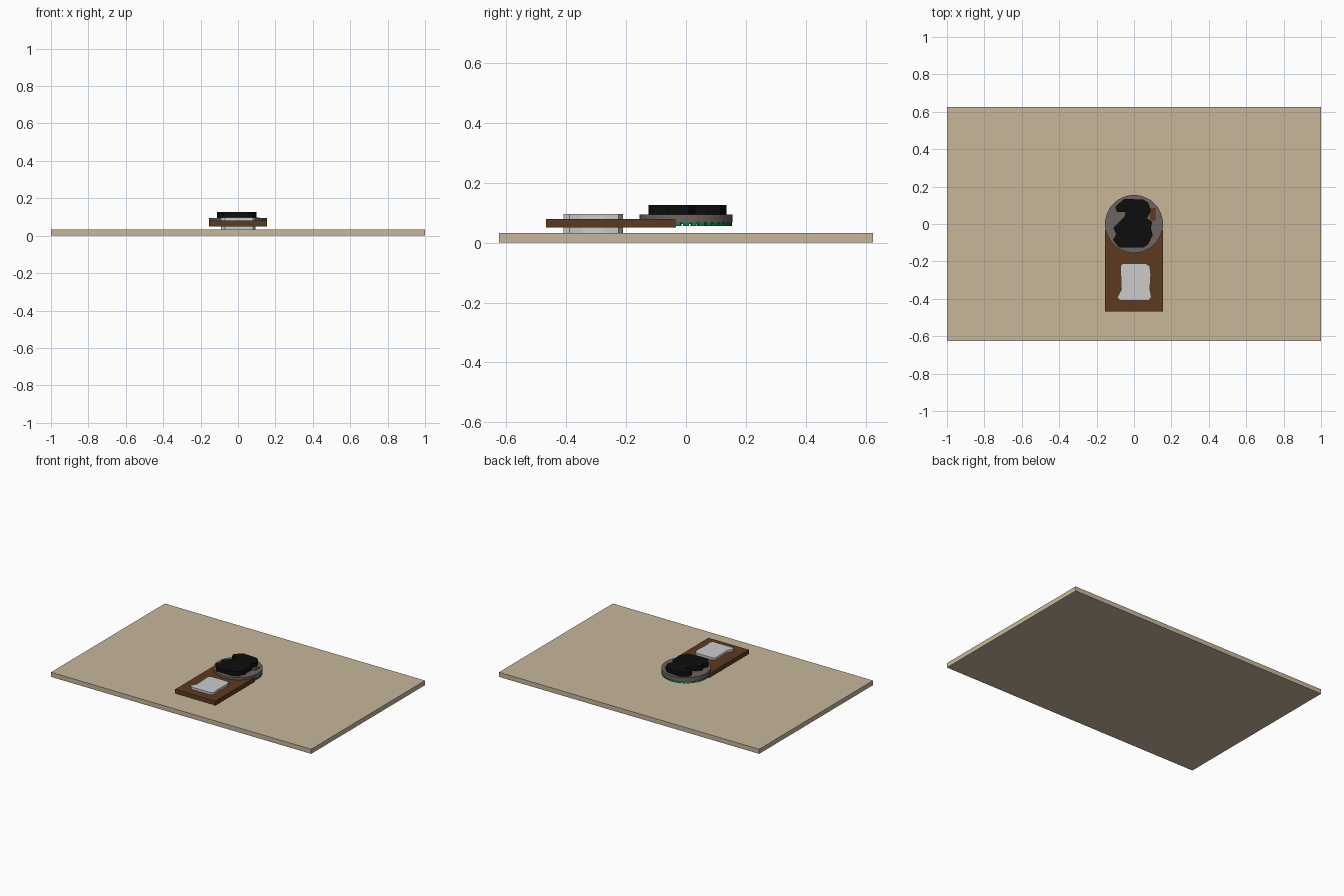
import bpy, bmesh, math

if "Cube" in bpy.data.objects:
    bpy.data.objects.remove(bpy.data.objects["Cube"])

def mat(name, rgb):
    m = bpy.data.materials.new(name)
    m.diffuse_color = (*rgb, 1)
    m.use_nodes = True
    m.node_tree.nodes["Principled BSDF"].inputs["Base Color"].default_value = m.diffuse_color
    return m

SAND = mat("sand", (0.58, 0.47, 0.33))
BROWN = mat("brown", (0.11, 0.042, 0.015))
SILVER = mat("silver", (0.6, 0.6, 0.6))
GREY = mat("warm grey", (0.15, 0.125, 0.115))
GREEN = mat("green", (0.0, 0.25, 0.05))
BLACK = mat("black", (0.004, 0.004, 0.004))

def prism(name, pts, z0, z1, material):
    """Extrude a flat outline from z0 to z1."""
    bm = bmesh.new()
    face = bm.faces.new([bm.verts.new((x, y, z0)) for x, y in pts])
    ext = bmesh.ops.extrude_face_region(bm, geom=[face])
    for v in ext["geom"]:
        if isinstance(v, bmesh.types.BMVert):
            v.co.z = z1
    bmesh.ops.recalc_face_normals(bm, faces=bm.faces)
    me = bpy.data.meshes.new(name)
    bm.to_mesh(me)
    bm.free()
    me.materials.append(material)
    ob = bpy.data.objects.new(name, me)
    bpy.context.collection.objects.link(ob)
    return ob

def rect(x0, x1, y0, y1):
    return [(x0, y0), (x1, y0), (x1, y1), (x0, y1)]

def circle(r, n=48):
    return [(r * math.cos(2 * math.pi * i / n), r * math.sin(2 * math.pi * i / n))
            for i in range(n)]

# base board and raised tag
prism("base_board", rect(-1, 1, -0.625, 0.625), 0, 0.032, SAND)
prism("brown_tag", rect(-0.155, 0.155, -0.468, -0.033), 0.05, 0.08, BROWN)

# plain silver plaque passing through the tag, with softly notched edges
plaque = [(-0.09, -0.395), (-0.07, -0.41), (0.08, -0.41), (0.093, -0.39),
          (0.085, -0.35), (0.09, -0.27), (0.085, -0.225), (0.06, -0.21),
          (-0.06, -0.21), (-0.073, -0.225), (-0.068, -0.35)]
prism("silver_plaque", plaque, 0.03, 0.096, SILVER)

# round medallion with a green toothed underside
prism("medallion", circle(0.155), 0.068, 0.095, GREY)
prism("green_underside", circle(0.15), 0.062, 0.07, GREEN)
N = 36
for i in range(N):
    a = 2 * math.pi * i / N
    outline = [(r * math.cos(a + d), r * math.sin(a + d))
               for r, d in ((0.13, -0.06), (0.1545, -0.06), (0.1545, 0.06), (0.13, 0.06))]
    prism("green_tooth", outline, 0.055, 0.072 if i % 2 else 0.069, GREEN)

# small brown inlay on the medallion
prism("brown_inlay", rect(0.085, 0.115, 0.02, 0.085), 0.094, 0.0965, BROWN)

# dark two-lobed raised blob
blob = [(-0.08, -0.125), (0.05, -0.125), (0.075, -0.11), (0.1, -0.06),
        (0.09, -0.02), (0.098, 0.01), (0.07, 0.03), (0.09, 0.07),
        (0.075, 0.115), (0.05, 0.13), (-0.05, 0.135), (-0.075, 0.115),
        (-0.1, 0.09), (-0.09, 0.065), (-0.045, 0.065), (-0.05, 0.04),
        (-0.085, 0.005), (-0.11, -0.02), (-0.095, -0.055), (-0.112, -0.085)]
prism("dark_blob", blob, 0.094, 0.126, BLACK)
